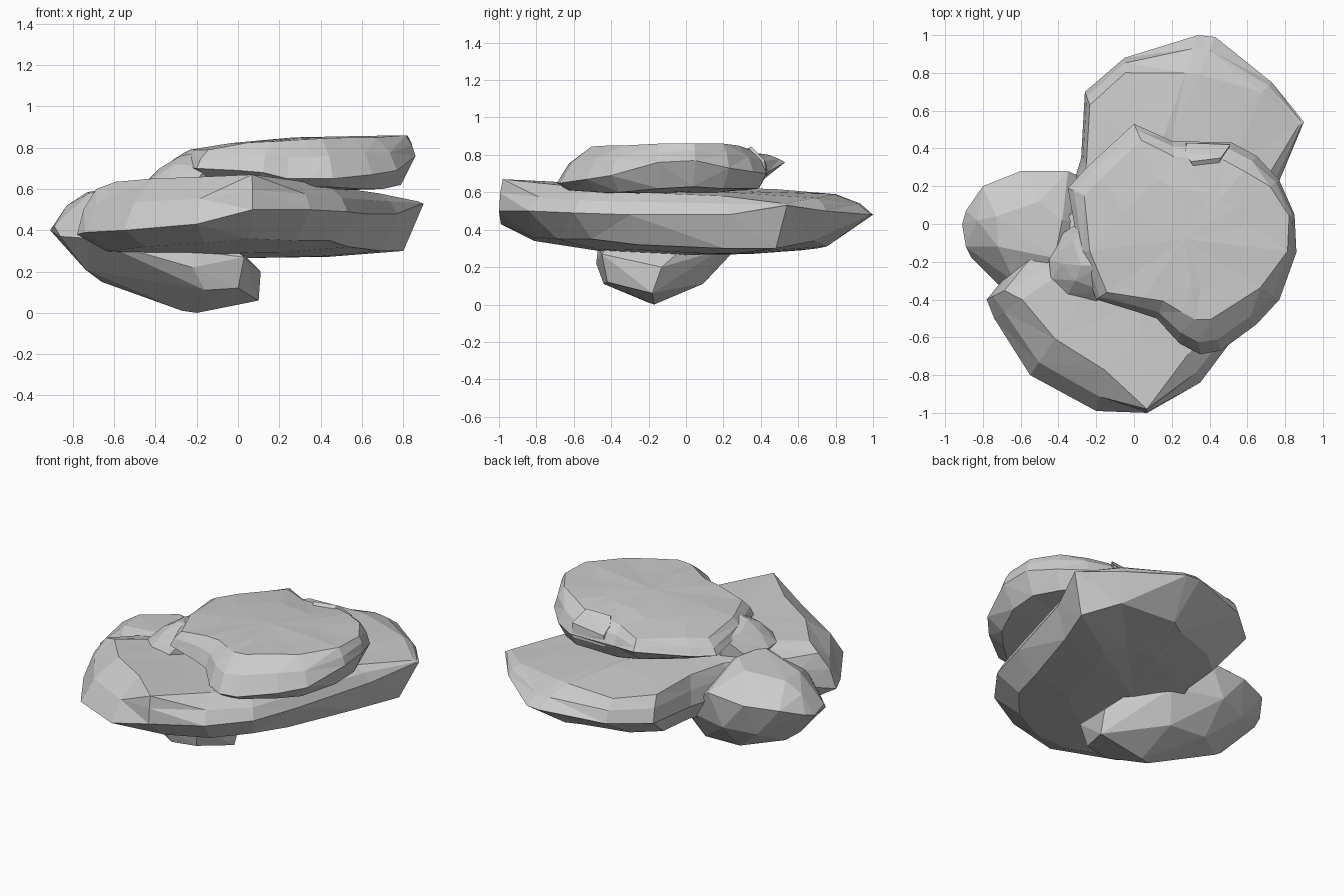
import bpy, bmesh, random
from mathutils import Vector

random.seed(4)


def finish(name, bm):
    bmesh.ops.recalc_face_normals(bm, faces=bm.faces[:])
    mesh = bpy.data.meshes.new(name)
    bm.to_mesh(mesh)
    bm.free()
    obj = bpy.data.objects.new(name, mesh)
    bpy.context.collection.objects.link(obj)
    return obj


def slab_rock(name, rim, center, z_low, z_high):
    """Loft: rim entries are x, y, rim z, top scale, top z, bottom scale, bottom z."""
    bm = bmesh.new()
    cx, cy = center

    def ring(rows):
        return [bm.verts.new((cx + (x - cx) * s, cy + (y - cy) * s, z)) for x, y, s, z in rows]

    def jit():
        return random.uniform(-0.005, 0.005)

    rings = [
        ring([(x, y, b * 0.55, zb * 0.3 + z_low * 0.7 + jit()) for x, y, z, t, zt, b, zb in rim]),
        ring([(x, y, b, zb) for x, y, z, t, zt, b, zb in rim]),
        ring([(x, y, 1, z) for x, y, z, t, zt, b, zb in rim]),
        ring([(x, y, (1 + t) / 2 + (1 - t) * 0.15, z * 0.45 + zt * 0.55 + jit()) for x, y, z, t, zt, b, zb in rim]),
        ring([(x, y, t, zt) for x, y, z, t, zt, b, zb in rim]),
        ring([(x, y, t * 0.6, zt * 0.4 + z_high * 0.6 + jit()) for x, y, z, t, zt, b, zb in rim]),
    ]
    n = len(rim)
    for lo, hi in zip(rings, rings[1:]):
        for i in range(n):
            j = (i + 1) % n
            bm.faces.new((lo[i], lo[j], hi[j], hi[i]))
    for loop, z in ((rings[0], z_low), (rings[-1], z_high)):
        c = bm.verts.new((cx, cy, z))
        for i in range(n):
            bm.faces.new((loop[i], loop[(i + 1) % n], c))
    bmesh.ops.triangulate(bm, faces=bm.faces[:])
    return finish(name, bm)


def hull_rock(name, points):
    """Faceted boulder wrapped around a few corner points."""
    bm = bmesh.new()
    for p in points:
        bm.verts.new(Vector(p))
    res = bmesh.ops.convex_hull(bm, input=bm.verts[:])
    junk = {g for g in res["geom_interior"] + res["geom_unused"] if isinstance(g, bmesh.types.BMVert)}
    if junk:
        bmesh.ops.delete(bm, geom=list(junk), context='VERTS')
    return finish(name, bm)


# Wide middle slab
slab_rock("middle_slab", [
    (0.07, -1.00, .50, .98, .67, .82, .36),
    (-0.2, -0.99, .43, .78, .66, .82, .34),
    (-0.55, -0.80, .40, .76, .65, .82, .32),
    (-0.74, -0.50, .39, .80, .635, .82, .30),
    (-0.78, -0.40, .38, .88, .60, .82, .30),
    (-0.65, -0.24, .42, .88, .59, .80, .28),
    (-0.36, 0.08, .42, .88, .60, .75, .27),
    (-0.28, 0.35, .42, .90, .60, .70, .28),
    (-0.26, 0.70, .44, .90, .59, .70, .29),
    (-0.05, 0.88, .45, .91, .58, .70, .29),
    (0.34, 1.00, .48, .80, .59, .70, .30),
    (0.43, 0.99, .48, .80, .59, .76, .31),
    (0.73, 0.75, .50, .93, .57, .91, .34),
    (0.90, 0.54, .53, .97, .54, .89, .30),
    (0.77, 0.23, .48, .88, .58, .90, .30),
    (0.62, -0.30, .48, .86, .60, .86, .32),
    (0.53, -0.60, .49, .85, .61, .84, .35),
    (0.35, -0.84, .50, .82, .64, .82, .35),
], (0, 0), 0.265, 0.63)

# Flat rock on top
slab_rock("top_slab", [
    (-0.35, 0.19, .70, .86, .775, .80, .64),
    (-0.25, 0.30, .71, .85, .79, .80, .64),
    (0.00, 0.53, .76, .86, .80, .75, .64),
    (0.20, 0.44, .71, .84, .81, .90, .62),
    (0.52, 0.43, .70, .82, .83, .92, .62),
    (0.65, 0.36, .71, .82, .85, .92, .62),
    (0.77, 0.23, .73, .90, .86, .90, .62),
    (0.85, 0.05, .77, .95, .86, .90, .63),
    (0.86, -0.15, .76, .92, .86, .88, .62),
    (0.77, -0.40, .69, .80, .85, .86, .60),
    (0.65, -0.53, .67, .74, .85, .86, .60),
    (0.46, -0.67, .65, .72, .845, .90, .61),
    (0.35, -0.69, .65, .70, .84, .90, .61),
    (0.24, -0.63, .65, .70, .835, .88, .61),
    (0.12, -0.50, .68, .78, .83, .85, .62),
    (0.00, -0.46, .69, .82, .825, .82, .63),
    (-0.20, -0.40, .70, .88, .79, .80, .63),
    (-0.29, -0.15, .71, .90, .79, .80, .64),
], (0.27, -0.08), 0.59, 0.85)

# Chip on the back of the top rock
hull_rock("back_chip", [
    (0.30, 0.33, .835), (0.46, 0.35, .845), (0.27, 0.38, .80), (0.51, 0.42, .77),
    (0.28, 0.43, .75), (0.50, 0.43, .68), (0.27, 0.43, .68), (0.4, 0.15, .72),
])

# Leaning boulder underneath on the left
hull_rock("lower_boulder", [
    (-0.91, 0.00, .40), (-0.89, 0.07, .42), (-0.80, 0.20, .47), (-0.60, 0.28, .48),
    (-0.35, 0.28, .50), (-0.29, 0.22, .44), (-0.89, -0.12, .42), (-0.86, -0.18, .37),
    (-0.71, -0.33, .36), (-0.63, -0.31, .50), (-0.83, 0.02, .52), (-0.73, 0.04, .585),
    (-0.50, 0.12, .62), (-0.38, 0.02, .64), (-0.42, -0.18, .635), (-0.72, -0.12, .58),
    (-0.74, -0.10, .21), (-0.66, -0.06, .15), (-0.64, 0.20, .28), (-0.45, 0.27, .30),
    (-0.45, 0.10, .12), (-0.27, -0.20, .01), (-0.20, -0.17, .00), (0.10, -0.18, .06),
    (0.11, -0.13, .20), (0.03, -0.45, .27), (0.00, -0.42, .12), (-0.16, -0.44, .11),
    (-0.22, -0.48, .22), (-0.22, -0.47, .30), (0.03, -0.04, .28), (-0.13, 0.18, .29),
    (-0.20, 0.09, .11),
])

# Small stone wedged between the slabs
hull_rock("wedge_stone", [
    (-0.45, -0.19, .63), (-0.44, -0.29, .63), (-0.35, -0.37, .64), (-0.20, -0.41, .64),
    (-0.15, -0.36, .71), (-0.18, -0.22, .78), (-0.28, -0.22, .76), (-0.38, -0.21, .70),
    (-0.32, -0.09, .73), (-0.27, 0.02, .73), (-0.38, -0.05, .62), (-0.40, -0.25, .52),
    (-0.20, -0.36, .52), (-0.25, 0.02, .52), (0.10, -0.10, .62), (-0.31, -0.30, .72),
])
